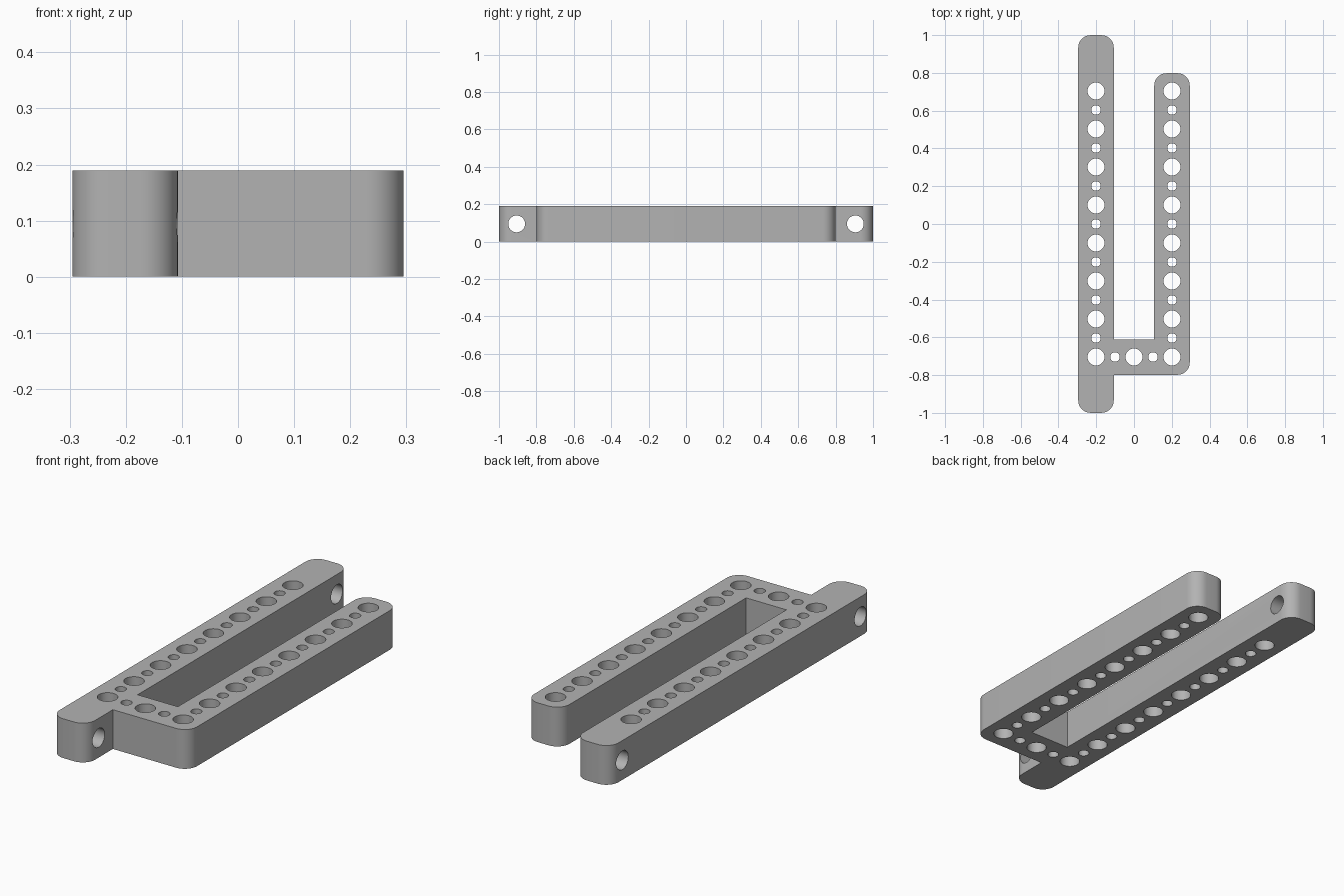
import bpy, bmesh
from math import pi
from mathutils import Matrix, Vector

cube = bpy.data.objects.get("Cube")
if cube:
    bpy.data.objects.remove(cube, do_unlink=True)

PITCH = 0.2012          # spacing of the large holes
HALF = 0.094            # half the width of a beam
HEIGHT = 0.189
BIG, SMALL = 0.045, 0.025
CORNER = 0.065
OUT, IN = PITCH + HALF, PITCH - HALF
LONG, SHORT = 4.5 * PITCH + HALF, 3.5 * PITCH + HALF
INNER = -3.5 * PITCH + HALF

grey = bpy.data.materials.new("grey plastic")
grey.use_nodes = True
colour = (0.45, 0.45, 0.45, 1)
grey.diffuse_color = colour
grey.node_tree.nodes["Principled BSDF"].inputs["Base Color"].default_value = colour


def make_object(name, bm):
    bmesh.ops.recalc_face_normals(bm, faces=bm.faces[:])
    mesh = bpy.data.meshes.new(name)
    bm.to_mesh(mesh)
    bm.free()
    obj = bpy.data.objects.new(name, mesh)
    mesh.materials.append(grey)
    bpy.context.collection.objects.link(obj)
    return obj


# Beam frame: outline points, flagged True where the corner is rounded
outline = [(-OUT, -LONG, True), (-IN, -LONG, True), (-IN, -SHORT, False),
           (OUT, -SHORT, True), (OUT, SHORT, True), (IN, SHORT, True),
           (IN, INNER, False), (-IN, INNER, False),
           (-IN, LONG, True), (-OUT, LONG, True)]
bm = bmesh.new()
base = bm.faces.new([bm.verts.new((x, y, 0)) for x, y, _ in outline])
top = bmesh.ops.extrude_face_region(bm, geom=[base])["geom"]
bmesh.ops.translate(bm, vec=(0, 0, HEIGHT),
                    verts=[v for v in top if isinstance(v, bmesh.types.BMVert)])
rounded = [Vector((x, y)) for x, y, flag in outline if flag]
uprights = [e for e in bm.edges
            if abs(e.verts[0].co.z - e.verts[1].co.z) > HEIGHT / 2
            and any((e.verts[0].co.xy - p).length < 0.001 for p in rounded)]
bmesh.ops.bevel(bm, geom=uprights, offset=CORNER, segments=10, profile=0.5,
                affect='EDGES')
frame = make_object("beam_frame", bm)

# Hole cutters
holes = bmesh.new()


def drill(x, y, radius, sideways=False):
    turn = Matrix.Rotation(pi / 2 if sideways else 0, 4, 'Y')
    bmesh.ops.create_cone(holes, cap_ends=True, segments=40, radius1=radius,
                          radius2=radius, depth=HEIGHT * 1.5,
                          matrix=Matrix.Translation((x, y, HEIGHT / 2)) @ turn)


for x in (-PITCH, PITCH):
    for i in range(15):
        drill(x, (i - 7) * PITCH / 2, SMALL if i % 2 else BIG)
for i in (-1, 0, 1):
    drill(i * PITCH / 2, -3.5 * PITCH, SMALL if i else BIG)
for side in (-1, 1):
    drill(-PITCH, side * 4.5 * PITCH, BIG, sideways=True)
cutter = make_object("hole_cutter", holes)
cutter.hide_render = True

# Cut the holes, then shade the round walls smoothly
cut = frame.modifiers.new("holes", 'BOOLEAN')
cut.operation = 'DIFFERENCE'
cut.solver = 'EXACT'
cut.object = cutter
bpy.ops.object.select_all(action='DESELECT')
frame.select_set(True)
bpy.context.view_layer.objects.active = frame
bpy.ops.object.modifier_apply(modifier=cut.name)
bpy.data.objects.remove(cutter, do_unlink=True)
bpy.ops.object.shade_smooth_by_angle(angle=pi / 6)
